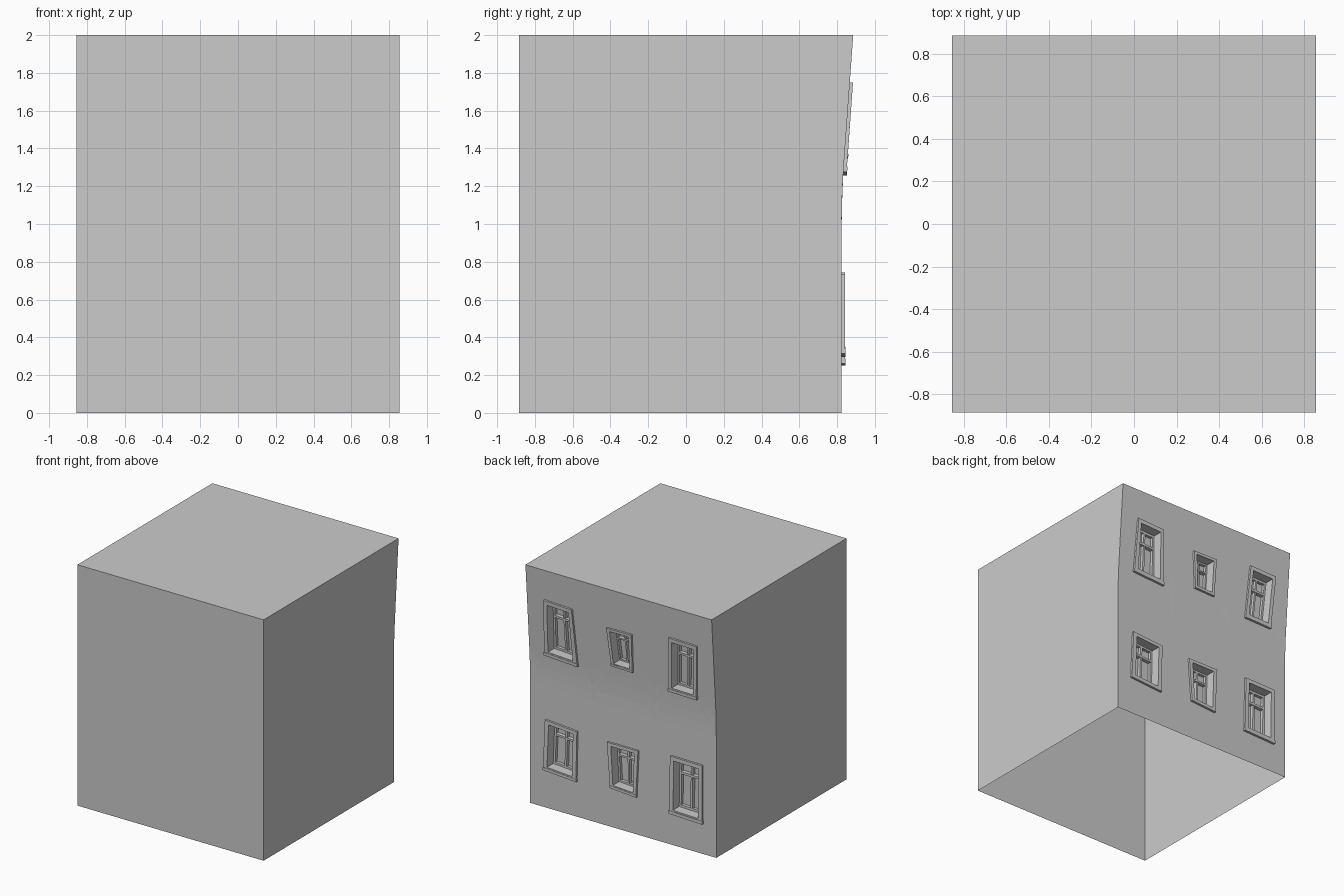
import bpy, bmesh
from mathutils import Vector

if "Cube" in bpy.data.objects:
    bpy.data.objects.remove(bpy.data.objects["Cube"])

X, FRONT, H, N = 0.855, -0.885, 2.0, 8
DEPTH = 0.09
U0, U1, V0, V1 = 0.12, 0.88, 0.08, 0.93   # opening inside the trim


def wall_y(z):
    """Back wall: upright below, leaning outwards above."""
    t = z - 1.0
    if t <= 0:
        return 0.824
    return 0.824 + 0.072 * (t * t / 0.6 if t < 0.3 else t - 0.15)


def bilerp(c, u, v):
    bl, br, tr, tl = [Vector(p) for p in c]
    return bl.lerp(br, u).lerp(tl.lerp(tr, u), v)


def point(c, u, v, d=0.0):
    p = bilerp(c, u, v)
    return Vector((p.x, wall_y(p.y) + d, p.y))


def face(bm, pts):
    bm.faces.new([bm.verts.new(p) for p in pts])


def finish(bm, name):
    bmesh.ops.remove_doubles(bm, verts=bm.verts, dist=0.0002)
    bmesh.ops.recalc_face_normals(bm, faces=bm.faces)
    me = bpy.data.meshes.new(name)
    bm.to_mesh(me)
    bm.free()
    ob = bpy.data.objects.new(name, me)
    bpy.context.collection.objects.link(ob)


def block(bm, c, u0, u1, v0, v1, d0, d1):
    """Box that follows the crooked window outline."""
    uv = [(u0, v0), (u1, v0), (u1, v1), (u0, v1)]
    a = [bm.verts.new(point(c, u, v, d0)) for u, v in uv]
    b = [bm.verts.new(point(c, u, v, d1)) for u, v in uv]
    bm.faces.new(a[::-1])
    bm.faces.new(b)
    for i in range(4):
        j = (i + 1) % 4
        bm.faces.new((a[i], a[j], b[j], b[i]))


def ring(bm, c, outer, inner, d0, d1):
    """Mitred rectangular frame."""
    def loop(r, d):
        return [bm.verts.new(point(c, u, v, d)) for u, v in
                ((r[0], r[2]), (r[1], r[2]), (r[1], r[3]), (r[0], r[3]))]
    loops = [loop(outer, d0), loop(outer, d1), loop(inner, d1), loop(inner, d0)]
    for k in range(4):
        a, b = loops[k], loops[(k + 1) % 4]
        for i in range(4):
            j = (i + 1) % 4
            bm.faces.new((a[i], a[j], b[j], b[i]))


# Window outlines (x, z): bottom left, bottom right, top right, top left, seen from behind
windows = [
    ("lower_left", 0, 0, [(.726, .315), (.423, .295), (.414, .713), (.708, .734)]),
    ("lower_middle", 1, 0, [(.11, .33), (-.128, .313), (-.147, .703), (.138, .702)]),
    ("lower_right", 2, 0, [(-.432, .262), (-.735, .252), (-.735, .738), (-.441, .742)]),
    ("upper_left", 0, 1, [(.708, 1.275), (.405, 1.258), (.435, 1.737), (.692, 1.748)]),
    ("upper_middle", 1, 1, [(.088, 1.354), (-.105, 1.348), (-.111, 1.671), (.119, 1.668)]),
    ("upper_right", 2, 1, [(-.432, 1.28), (-.689, 1.275), (-.714, 1.737), (-.457, 1.743)]),
]

# House shell, open underneath
bm = bmesh.new()
yt = wall_y(H)
face(bm, [(-X, FRONT, 0), (X, FRONT, 0), (X, FRONT, H), (-X, FRONT, H)])
for s in (-X, X):
    back = [(s, wall_y(i / N), i / N) for i in range(2 * N + 1)]
    face(bm, [(s, FRONT, 0)] + back + [(s, FRONT, H)])
edge = [(X - 2 * X * i / (3 * N), yt, H) for i in range(3 * N + 1)]
face(bm, [(X, FRONT, H)] + edge + [(-X, FRONT, H)])

# Back wall cells around each opening, with reveals and pane
for name, col, row, c in windows:
    w = 2 * X / 3
    x0 = X - col * w
    cell = [(x0, row), (x0 - w, row), (x0 - w, row + 1), (x0, row + 1)]
    hole = [bilerp(c, u, v) for u, v in ((U0, V0), (U1, V0), (U1, V1), (U0, V1))]
    for i in range(4):
        j = (i + 1) % 4
        q = [cell[i], cell[j], hole[j], hole[i]]
        for a in range(N):
            for b in range(4):
                face(bm, [point(q, u / N, v / 4) for u, v in
                          ((a, b), (a + 1, b), (a + 1, b + 1), (a, b + 1))])
            p0, p1 = point(q, a / N, 1), point(q, (a + 1) / N, 1)
            back = Vector((0, -DEPTH, 0))
            face(bm, [p0, p1, p1 + back, p0 + back])
    rim = []
    for i in range(4):
        q = [hole[i], hole[(i + 1) % 4]]
        for a in range(N):
            p = q[0].lerp(q[1], a / N)
            rim.append((p.x, wall_y(p.y) - DEPTH, p.y))
    face(bm, rim)
finish(bm, "house_walls")

# Window trim, sill, sash and glazing bars
for name, col, row, c in windows:
    bm = bmesh.new()
    ring(bm, c, (0, 1, 0.02, 1), (U0, U1, V0, V1), -0.004, 0.017)
    block(bm, c, -0.01, 1.01, 0, 0.055, -0.002, 0.02)
    finish(bm, name + "_window_trim")
    bm = bmesh.new()
    ring(bm, c, (U0, U1, V0, V1), (U0 + .06, U1 - .06, V0 + .04, V1 - .04),
         -DEPTH, -0.065)
    block(bm, c, 0.47, 0.53, V0 + .04, V1 - .04, -DEPTH, -0.062)
    block(bm, c, U0 + .06, U1 - .06, 0.66, 0.70, -DEPTH, -0.058)
    finish(bm, name + "_window_sash")
